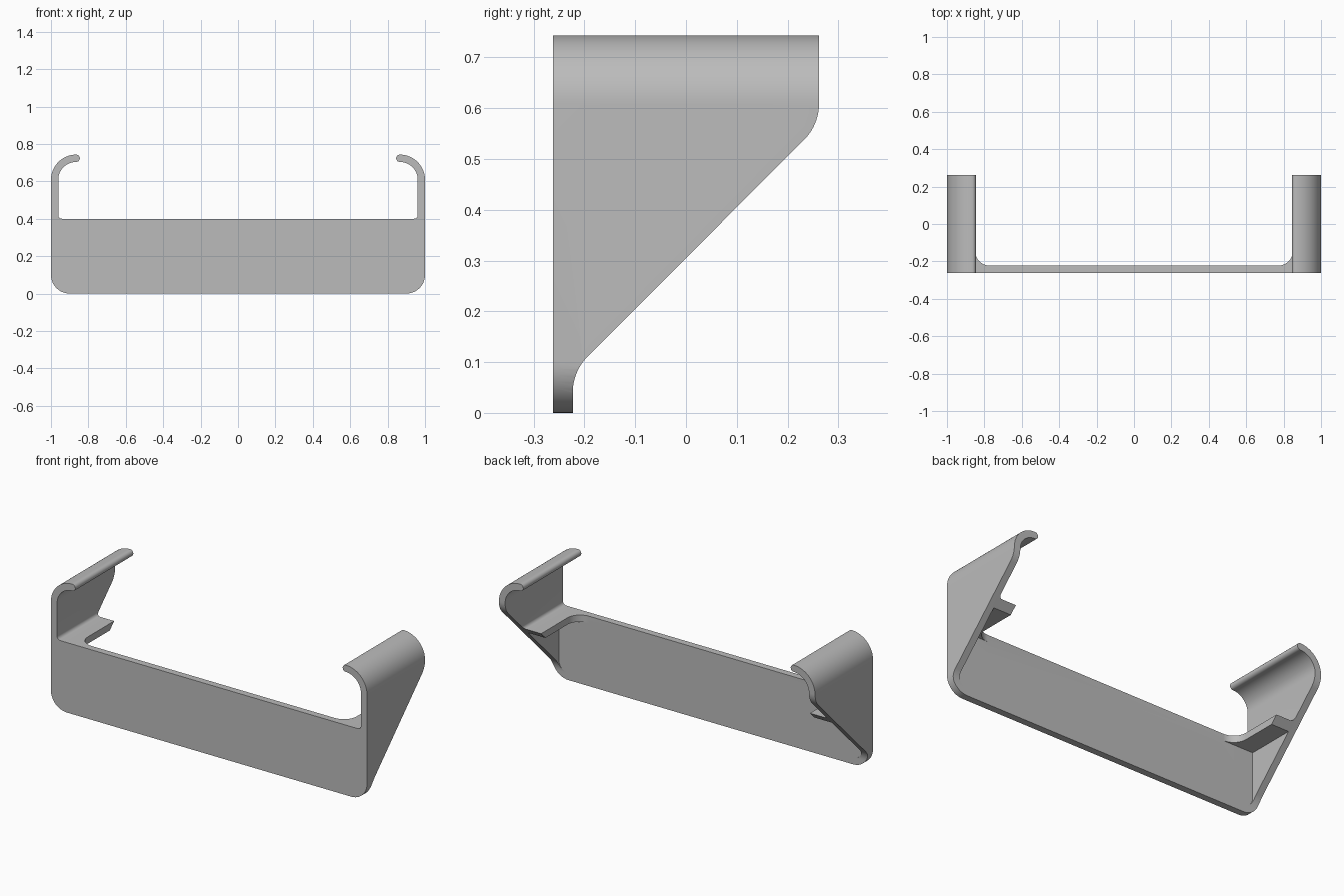
import bpy, bmesh
from math import cos, sin, radians
from mathutils import Vector

cube = bpy.data.objects.get("Cube")
if cube:
    bpy.data.objects.remove(cube)

T = 0.039           # sheet thickness
FRONT, BACK = -0.262, 0.262
PLATE = FRONT + T   # rear face of the front plate
WALL = 1 - T        # inner face of the side walls
TOP, SHELF = 0.743, 0.4

grey = bpy.data.materials.new("light_grey")
grey.use_nodes = True
grey.diffuse_color = (0.5, 0.5, 0.5, 1)
grey.node_tree.nodes["Principled BSDF"].inputs["Base Color"].default_value = grey.diffuse_color


def arc(cx, cy, r, start, end, n=12):
    angles = [radians(start + (end - start) * i / n) for i in range(n + 1)]
    return [(cx + r * cos(a), cy + r * sin(a)) for a in angles]


def mirrored(half):
    """Close a right-hand outline with its mirror image."""
    return half + [(-x, y) for x, y in reversed(half)]


def prism(name, outline, place, low, high):
    """Extrude a 2D outline between two levels; place maps (u, v, level) to a point."""
    bm = bmesh.new()
    face = bm.faces.new([bm.verts.new(place(u, v, low)) for u, v in outline])
    ext = bmesh.ops.extrude_face_region(bm, geom=[face])
    shift = Vector(place(0, 0, high)) - Vector(place(0, 0, low))
    bmesh.ops.translate(bm, vec=shift, verts=[g for g in ext["geom"] if isinstance(g, bmesh.types.BMVert)])
    bmesh.ops.recalc_face_normals(bm, faces=bm.faces)
    mesh = bpy.data.meshes.new(name)
    bm.to_mesh(mesh)
    bm.free()
    obj = bpy.data.objects.new(name, mesh)
    bpy.context.collection.objects.link(obj)
    mesh.materials.append(grey)
    return obj


def along_x(u, v, w):
    return (w, u, v)


def along_y(u, v, w):
    return (u, w, v)


def along_z(u, v, w):
    return (u, v, w)


# Front silhouette: plate, walls and curled hooks
hook_r = 0.135
hook_x, hook_z = 1 - hook_r, TOP - hook_r
half = arc(0.9, 0.1, 0.1, -90, 0)
half += arc(hook_x, hook_z, hook_r, 0, 90, 20)
half += arc(hook_x, TOP - T / 2, T / 2, 90, 270, 10)[1:-1]
half += arc(hook_x, hook_z, hook_r - T, 90, 0, 20)
half += arc(WALL - 0.02, SHELF + 0.02, 0.02, 0, -90, 6)
bracket = prism("bracket", mirrored(half), along_y, FRONT, BACK)

# Side profile: narrow foot sweeping up to the deep top
profile = [(FRONT - 0.1, -0.1), (PLATE, -0.1)]
profile += arc(PLATE + 0.101, 0.04, 0.101, 180, 135)
profile += arc(BACK - 0.101, 0.609, 0.101, -45, 0)
profile += [(BACK, 0.9), (FRONT - 0.1, 0.9)]
side_profile = prism("side_profile_cutter", profile, along_x, -1.2, 1.2)

# Hollow behind the plate, below the corner shelves
hollow = arc(0.9, 0.1, 0.1 - T, -90, 0) + [(WALL, SHELF - T)]
lower_hollow = prism("lower_hollow_cutter", mirrored(hollow), along_y, PLATE, 0.5)

# Gap between the two shelves, with rounded inner corners
gap = arc(0.77, PLATE + 0.08, 0.08, -90, 0) + [(0.85, 0.5)]
shelf_gap = prism("shelf_gap_cutter", mirrored(gap), along_z, 0.3, 0.5)

for cutter, operation in ((side_profile, "INTERSECT"), (lower_hollow, "DIFFERENCE"), (shelf_gap, "DIFFERENCE")):
    mod = bracket.modifiers.new(cutter.name, "BOOLEAN")
    mod.operation, mod.solver, mod.object = operation, "EXACT", cutter

# Bake the cuts and drop the cutters
bpy.context.view_layer.update()
shape = bpy.data.meshes.new_from_object(bracket.evaluated_get(bpy.context.evaluated_depsgraph_get()))
bracket.modifiers.clear()
bracket.data = shape
for cutter in (side_profile, lower_hollow, shelf_gap):
    bpy.data.objects.remove(cutter)

bpy.ops.object.select_all(action="DESELECT")
bracket.select_set(True)
bpy.context.view_layer.objects.active = bracket
bpy.ops.object.shade_smooth_by_angle(angle=radians(25))
